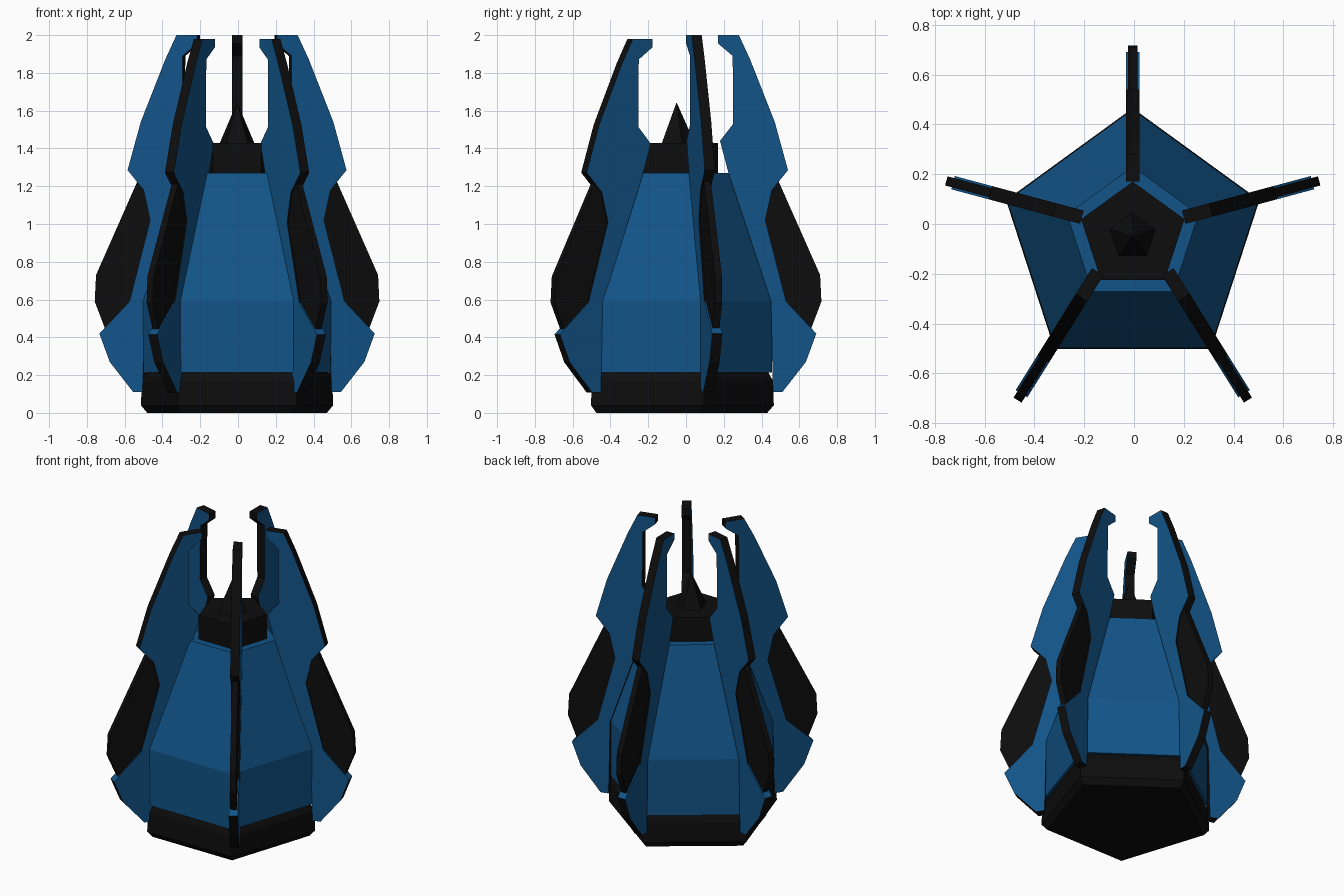
import bpy, bmesh, math
from mathutils import Vector

if "Cube" in bpy.data.objects:
    bpy.data.objects.remove(bpy.data.objects["Cube"])


def material(name, rgb):
    m = bpy.data.materials.new(name)
    m.diffuse_color = (*rgb, 1)
    m.use_nodes = True
    m.node_tree.nodes["Principled BSDF"].inputs["Base Color"].default_value = m.diffuse_color
    return m


BLUE = material("deep blue", (0.006, 0.088, 0.245))
BLACK = material("black", (0.004, 0.004, 0.004))
CX = -0.005


def finish(name, bm, mats):
    bmesh.ops.recalc_face_normals(bm, faces=bm.faces)
    me = bpy.data.meshes.new(name)
    bm.to_mesh(me)
    bm.free()
    for m in mats:
        me.materials.append(m)
    ob = bpy.data.objects.new(name, me)
    bpy.context.collection.objects.link(ob)
    return ob


def pentagon_stack(name, mat, rings):
    """Loft of pentagons; each ring is (z, radius, centre y)."""
    bm = bmesh.new()
    loops = []
    for z, r, cy in rings:
        angles = [math.radians(90 + 72 * i) for i in range(5)]
        loops.append([bm.verts.new((CX + r * math.cos(a), cy + r * math.sin(a), z))
                      for a in angles])
    for lo, hi in zip(loops, loops[1:]):
        for i in range(5):
            j = (i + 1) % 5
            bm.faces.new((lo[i], lo[j], hi[j], hi[i]))
    bm.faces.new(loops[0])
    bm.faces.new(loops[-1])
    return finish(name, bm, [mat])


def fin_plate(name, profile, thick, tip, angle, scale, zscale, mats, side_rule):
    """Upright plate cut from a (radial, z) profile, pointing along angle."""
    d = Vector((math.cos(angle), math.sin(angle), 0))
    n = Vector((-d.y, d.x, 0)) * thick / 2
    bm = bmesh.new()
    sides = []
    for s in (-1, 1):
        sides.append([bm.verts.new(tip + d * (q - 0.715) * scale + n * s
                                   + Vector((0, 0, z * zscale))) for q, z in profile])
    for loop in sides:
        bm.faces.new(loop)
    count = len(profile)
    for i in range(count):
        j = (i + 1) % count
        f = bm.faces.new((sides[0][i], sides[0][j], sides[1][j], sides[1][i]))
        f.material_index = side_rule(profile[i], profile[j])
    return finish(name, bm, mats)


# Body: base, blue shell, neck and spike
pentagon_stack("base", BLACK, [(0, 0.50, -0.07), (0.04, 0.535, -0.07),
                               (0.17, 0.53, -0.07), (0.225, 0.50, -0.07)])
pentagon_stack("body_shell", BLUE, [(0.215, 0.525, -0.07), (0.59, 0.53, -0.07),
                                    (1.27, 0.277, -0.047)])
pentagon_stack("neck", BLACK, [(1.2, 0.218, -0.048), (1.43, 0.218, -0.048)])
pentagon_stack("spike", BLACK, [(1.42, 0.10, -0.05), (1.64, 0.002, -0.05)])

# Fin outlines, (radial position, height)
PLATE = [(0.17, 2.0), (0.28, 2.0), (0.34, 1.87), (0.47, 1.54), (0.54, 1.285),
         (0.455, 1.18), (0.42, 1.02), (0.53, 0.59), (0.69, 0.42), (0.635, 0.27),
         (0.51, 0.11), (0.46, 0.11), (0.45, 0.59), (0.225, 1.27), (0.18, 1.44),
         (0.25, 1.53), (0.247, 1.89), (0.17, 1.955)]
CORE = [(0.475, 1.26), (0.71, 0.73), (0.717, 0.59), (0.66, 0.44),
        (0.50, 0.40), (0.42, 0.70), (0.30, 1.12), (0.36, 1.24)]


def rim_colour(a, b):
    # black rim, except the upper edge of the lower lobe
    return 0 if a[0] == 0.53 and b[0] == 0.69 else 1


# Five fins: tip on a pentagon, own heading and radial stretch
FINS = [("back", 90, 90, 1.0, 1.0), ("right", 18, 15, 1.03, 1.0),
        ("left", 162, 165, 1.03, 1.0), ("front_right", -54, -58, 1.11, 0.99),
        ("front_left", -126, -122, 1.11, 0.99)]
for label, place, heading, stretch, zs in FINS:
    p = math.radians(place)
    tip = Vector((CX + 0.785 * math.cos(p), -0.07 + 0.785 * math.sin(p), 0))
    a = math.radians(heading)
    fin_plate(label + "_fin", PLATE, 0.055, tip, a, stretch, zs, [BLUE, BLACK], rim_colour)
    fin_plate(label + "_fin_core", CORE, 0.038, tip, a, stretch, zs, [BLACK],
              lambda u, v: 0)
